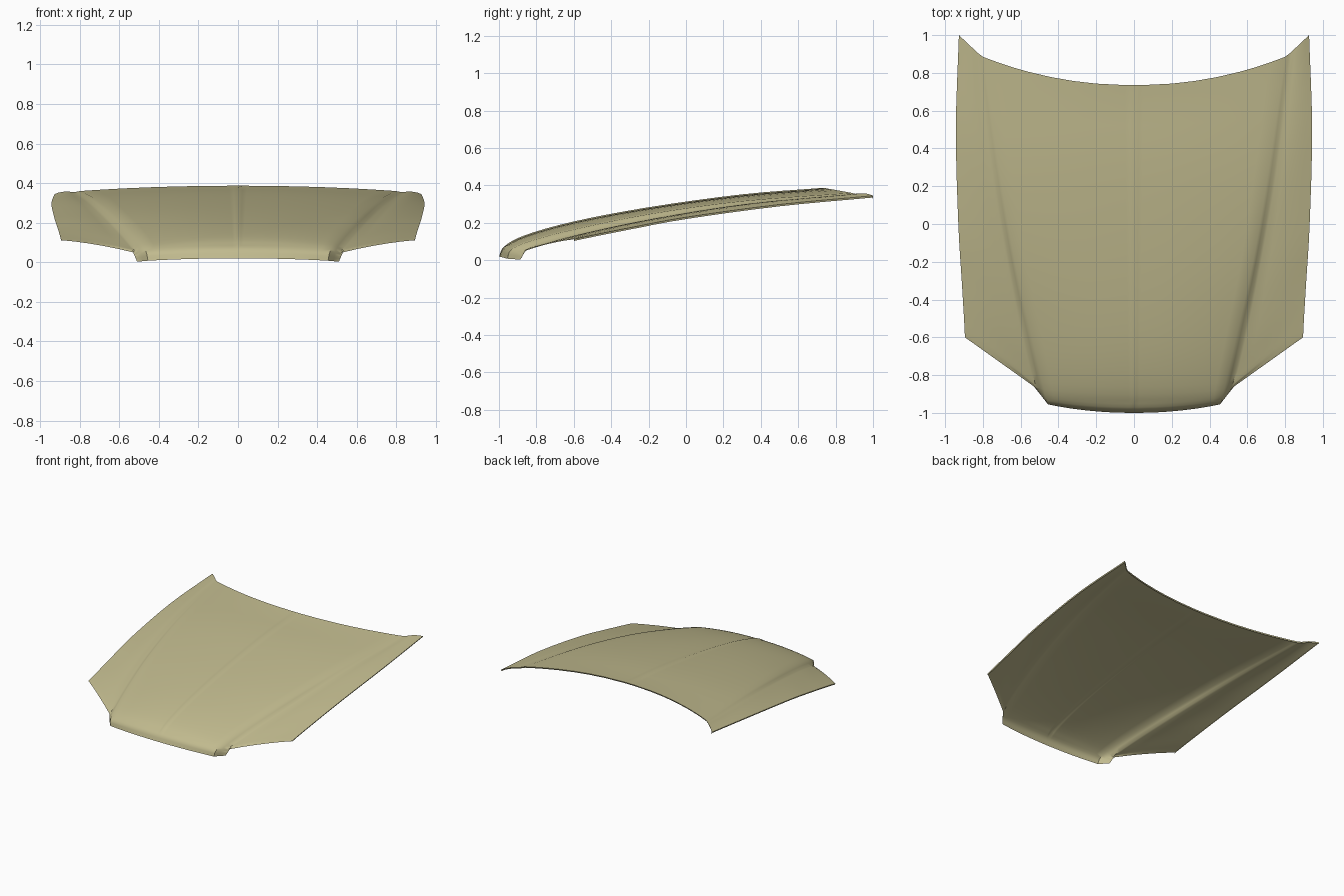
import bpy
from mathutils import Vector as V

cube = bpy.data.objects.get("Cube")
if cube:
    bpy.data.objects.remove(cube)

# Guide lines running from the nose to the rear edge
centre = [(0, -1, .02), (0, -.97, .075), (0, -.86, .134), (0, -.6, .207),
          (0, -.2, .283), (0, .3, .352), (0, .735, .387)]
crease_top = [(.455, -.955, .008), (.465, -.935, .055), (.485, -.84, .1), (.54, -.6, .164),
              (.63, -.2, .246), (.715, .3, .316), (.8, .885, .36)]
crease_foot = [(.51, -.885, .003), (.515, -.875, .035), (.525, -.84, .062), (.58, -.6, .134),
               (.66, -.2, .222), (.745, .3, .301), (.82, .9, .356)]
fender_start = [(.53, -.86, .05), (.532, -.85, .056), (.54, -.82, .07), (.595, -.59, .134),
                (.675, -.19, .219), (.76, .31, .299), (.835, .913, .354)]
side = [(.895, -.6, .112), (.896, -.58, .117), (.9, -.5, .134), (.912, -.3, .174),
        (.93, 0, .23), (.943, .5, .298), (.927, 1, .345)]


def smooth_path(points, steps=4):
    """Catmull-Rom curve through the guide points."""
    p = [V(q) for q in points]
    p = [2 * p[0] - p[1]] + p + [2 * p[-1] - p[-2]]
    out = []
    for a, b, c, d in zip(p, p[1:], p[2:], p[3:]):
        for k in range(steps):
            t = k / steps
            out.append(.5 * (2 * b + (c - a) * t + (2 * a - 5 * b + 4 * c - d) * t * t
                             + (3 * b - a - 3 * c + d) * t ** 3))
    return out + [p[-2]]


mid, top, foot, start, edge = map(smooth_path, (centre, crease_top, crease_foot, fender_start, side))
half = []
for i, (m, a, b, c, e) in enumerate(zip(mid, top, foot, start, edge)):
    row = []
    # Crowned middle panel with a fine central ridge
    ridge = .005 if 4 < i < len(mid) - 1 else 0
    for t in (0, .03, .06, .25, .4, .55, .7, .8, .9, 1):
        s = t ** 2.1
        row.append(V((a.x * t, m.y + (a.y - m.y) * s, m.z + (a.z - m.z) * s
                      - (ridge if t > 0 else 0) * (1 - t))))
    # Crease and gently arched outer panel
    row += [(a + b) / 2, b]
    for k in range(6):
        t = k / 5
        p = c.lerp(e, t)
        p.z += .03 * t * (1 - t)
        row.append(p)
    row.append(e + V((-.004, 0, -.01)))      # turned-down side lip
    half.append(row)
half.append([p + V((0, -.004, -.01)) for p in half[-1]])   # turned-down rear lip

# Mirror each row into a full-width sheet
rows = [[V((-p.x, p.y, p.z)) for p in r[:0:-1]] + r for r in half]
width = len(rows[0])
verts = [p for r in rows for p in r]
faces = [(j * width + i, j * width + i + 1, (j + 1) * width + i + 1, (j + 1) * width + i)
         for j in range(len(rows) - 1) for i in range(width - 1)]
mesh = bpy.data.meshes.new("bonnet_panel")
mesh.from_pydata(verts, [], faces)
bonnet = bpy.data.objects.new("bonnet_panel", mesh)
bpy.context.collection.objects.link(bonnet)

# Paint
paint = bpy.data.materials.new("khaki_paint")
paint.use_nodes = True
colour = (.53, .49, .27, 1)
paint.diffuse_color = colour
paint.node_tree.nodes["Principled BSDF"].inputs["Base Color"].default_value = colour
mesh.materials.append(paint)

bpy.context.view_layer.objects.active = bonnet
bonnet.select_set(True)
bpy.ops.object.shade_smooth_by_angle(angle=.7)
